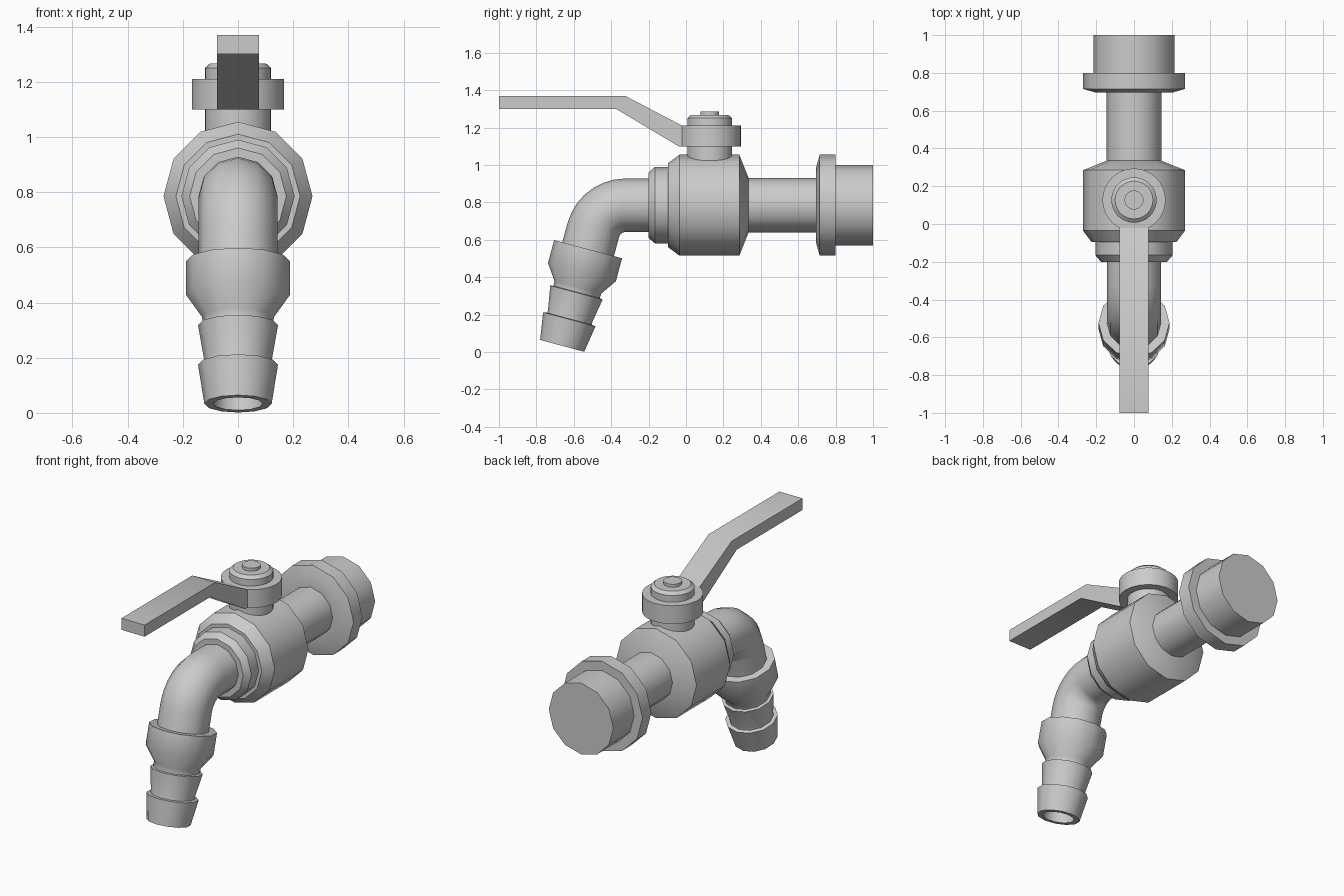
import bpy, bmesh, math
from mathutils import Vector

if "Cube" in bpy.data.objects:
    bpy.data.objects.remove(bpy.data.objects["Cube"])

X = Vector((1, 0, 0))
SMOOTH = math.radians(35)


def finish(name, bm):
    bmesh.ops.recalc_face_normals(bm, faces=bm.faces)
    me = bpy.data.meshes.new(name)
    bm.to_mesh(me)
    bm.free()
    ob = bpy.data.objects.new(name, me)
    bpy.context.collection.objects.link(ob)
    bpy.ops.object.select_all(action='DESELECT')
    ob.select_set(True)
    bpy.context.view_layer.objects.active = ob
    bpy.ops.object.shade_smooth_by_angle(angle=SMOOTH)
    return ob


def tube(name, rings, n=12):
    """Skin rings of (centre, direction, radius) and cap both ends."""
    bm = bmesh.new()
    loops = []
    for c, d, r in rings:
        w = d.cross(X).normalized()
        loops.append([bm.verts.new(c + r * (math.cos(a) * X + math.sin(a) * w))
                      for a in (2 * math.pi * k / n for k in range(n))])
    for a, b in zip(loops, loops[1:]):
        for i in range(n):
            j = (i + 1) % n
            bm.faces.new((a[i], a[j], b[j], b[i]))
    bm.faces.new(loops[0])
    bm.faces.new(loops[-1])
    return finish(name, bm)


def lathe(name, origin, axis, profile, n=12):
    """Turn a profile of (distance along axis, radius)."""
    o, d = Vector(origin), Vector(axis).normalized()
    return tube(name, [(o + d * s, d, r) for s, r in profile], n)


ZC = 0.785          # height of the pipe axis
R = 0.143           # pipe radius
Y = Vector((0, 1, 0))

# Valve body with front collar
lathe("valve_body", (0, 0, ZC), Y, [
    (-0.2, 0.14), (-0.2, 0.175), (-0.165, 0.205), (-0.095, 0.205), (-0.095, 0.225),
    (-0.035, 0.27), (0.285, 0.27), (0.335, 0.145), (0.335, 0.12)])

# Inlet pipe, flange and threaded end
lathe("inlet_pipe", (0, 0, ZC), Y, [(0.3, 0.145), (0.72, 0.145)])
lathe("inlet_flange", (0, 0, ZC), Y, [
    (0.695, 0.14), (0.695, 0.2), (0.715, 0.27), (0.8, 0.27), (0.8, 0.215), (1.0, 0.215)])

# Spout elbow, bending 75 degrees downwards
TILT = math.radians(15)
up = Vector((0, math.sin(TILT), math.cos(TILT)))
tip = Vector((0, -0.662, 0.033))
bend_r, bend_y = 0.18, -0.322
rings = [(Vector((0, -0.17, ZC)), -Y, R)]
steps = 7
for i in range(steps + 1):
    a = (math.pi / 2 - TILT) * i / steps
    c = Vector((0, bend_y - bend_r * math.sin(a), ZC - bend_r * (1 - math.cos(a))))
    rings.append((c, Vector((0, -math.cos(a), -math.sin(a))), R))
rings.append((tip + up * 0.5, -up, R))
tube("spout_elbow", rings)

# Barbed hose nozzle with an open bore
lathe("hose_nozzle", tip, up, [
    (0.5, 0.09), (0, 0.09), (0, 0.122), (0.147, 0.145), (0.15, 0.123), (0.167, 0.123),
    (0.295, 0.145), (0.298, 0.128), (0.325, 0.13), (0.408, 0.188), (0.535, 0.188),
    (0.535, 0.13)])

# Valve stem, handle hub, cap and button
HUB = (0, 0.127, 0)
Z = (0, 0, 1)
lathe("valve_stem", HUB, Z, [(0.95, 0.12), (1.12, 0.12)], 32)
lathe("handle_hub", HUB, Z, [(1.1, 0.167), (1.21, 0.167)], 32)
lathe("hub_cap", HUB, Z, [(1.19, 0.12), (1.25, 0.12), (1.267, 0.1), (1.267, 0.05),
                          (1.285, 0.05)], 32)

# Cranked lever: side outline extruded across x
outline = [(0.03, 1.1), (-0.04, 1.1), (-0.374, 1.3), (-1, 1.3), (-1, 1.37),
           (-0.326, 1.37), (-0.02, 1.21), (0.03, 1.205)]
bm = bmesh.new()
side = bm.faces.new([bm.verts.new((-0.077, y, z)) for y, z in outline])
ext = bmesh.ops.extrude_face_region(bm, geom=[side], use_keep_orig=True)
bmesh.ops.translate(bm, vec=(0.154, 0, 0),
                    verts=[v for v in ext["geom"] if isinstance(v, bmesh.types.BMVert)])
finish("lever", bm)
